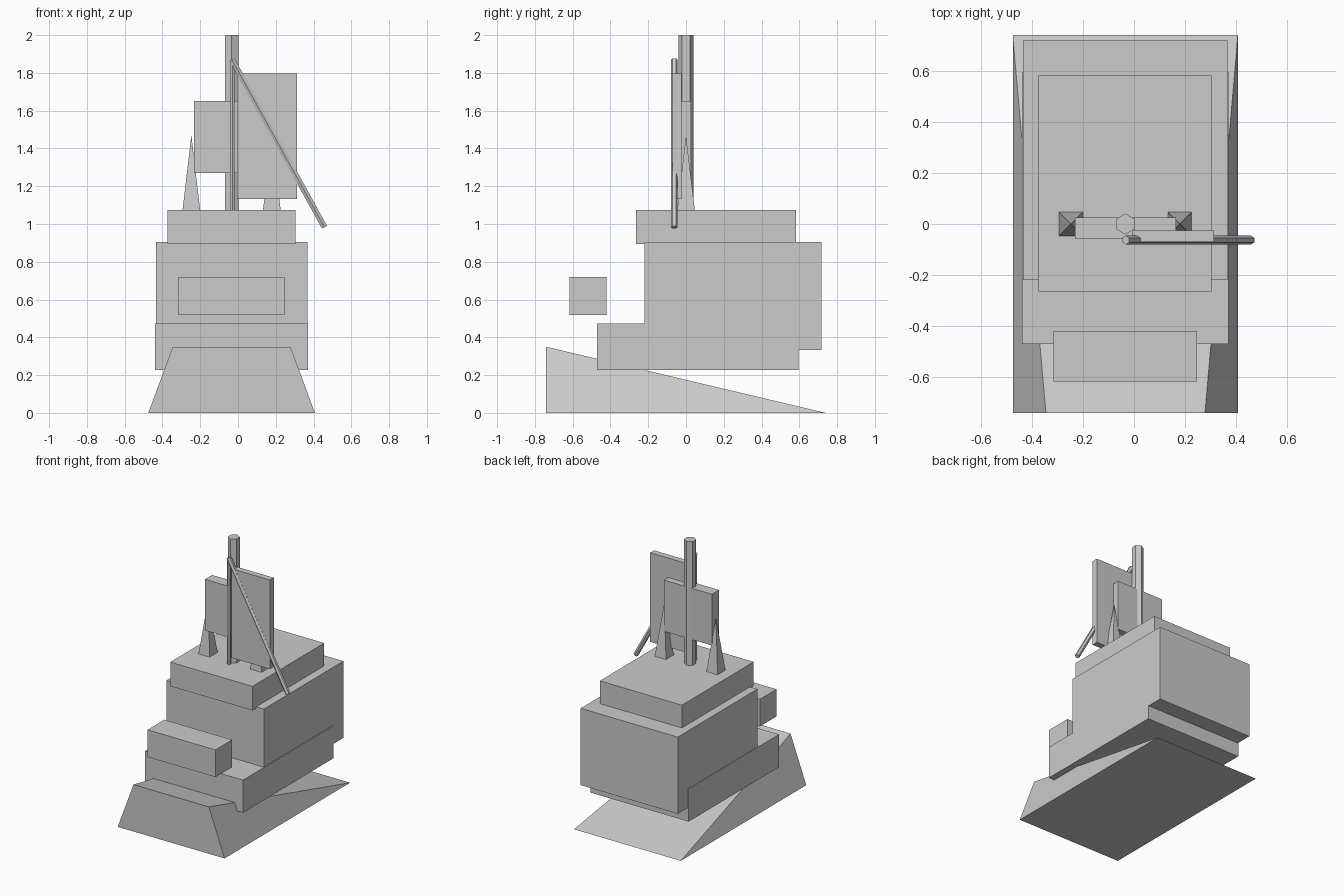
import bpy, bmesh, math
from mathutils import Vector

if "Cube" in bpy.data.objects:
    bpy.data.objects.remove(bpy.data.objects["Cube"])

grey = bpy.data.materials.new("plain_grey")
grey.diffuse_color = (0.6, 0.6, 0.6, 1)
grey.use_nodes = True
grey.node_tree.nodes["Principled BSDF"].inputs["Base Color"].default_value = grey.diffuse_color


def finish(name, bm):
    """Turn a bmesh into a flat-shaded grey object."""
    bmesh.ops.recalc_face_normals(bm, faces=bm.faces)
    mesh = bpy.data.meshes.new(name)
    bm.to_mesh(mesh)
    bm.free()
    mesh.materials.append(grey)
    obj = bpy.data.objects.new(name, mesh)
    bpy.context.collection.objects.link(obj)
    return obj


def box(name, x, y, z):
    """Box from (min, max) ranges."""
    bm = bmesh.new()
    bmesh.ops.create_cube(bm, size=1)
    for v in bm.verts:
        v.co = [r[0] if c < 0 else r[1] for c, r in zip(v.co, (x, y, z))]
    return finish(name, bm)


def rod(name, a, b, radius, sides=6):
    """Prism between two points in an xz plane, with corners at +y and -y."""
    a, b = Vector(a), Vector(b)
    u = Vector((0, 1, 0))
    w = (b - a).normalized().cross(u)
    bm = bmesh.new()
    rings = []
    for p in (a, b):
        angles = [math.tau * i / sides for i in range(sides)]
        rings.append([bm.verts.new(p + radius * (u * math.cos(t) + w * math.sin(t)))
                      for t in angles])
        bm.faces.new(rings[-1])
    for i in range(sides):
        j = (i + 1) % sides
        bm.faces.new((rings[0][i], rings[0][j], rings[1][j], rings[1][i]))
    return finish(name, bm)


def spike(name, x, half, z0, z1):
    """Square pyramid."""
    bm = bmesh.new()
    base = [bm.verts.new((x + sx * half, sy * half, z0))
            for sx, sy in ((-1, -1), (1, -1), (1, 1), (-1, 1))]
    tip = bm.verts.new((x, 0, z1))
    bm.faces.new(base)
    for i in range(4):
        bm.faces.new((base[i], base[(i + 1) % 4], tip))
    return finish(name, bm)


# Sloping base wedge with flared sides
bm = bmesh.new()
fl, fr, br, bl, tl, tr = [bm.verts.new(c) for c in (
    (-0.475, -0.74, 0), (0.407, -0.74, 0), (0.407, 0.74, 0), (-0.475, 0.74, 0),
    (-0.345, -0.74, 0.35), (0.278, -0.74, 0.35))]
for f in ((fl, fr, br, bl), (fl, fr, tr, tl), (tl, tr, br, bl), (fl, tl, bl), (fr, br, tr)):
    bm.faces.new(f)
finish("base_wedge", bm)

# Stacked body
box("lower_body", (-0.439, 0.371), (-0.47, 0.595), (0.228, 0.472))
box("main_body", (-0.435, 0.367), (-0.22, 0.718), (0.332, 0.905))
box("top_slab", (-0.374, 0.304), (-0.264, 0.582), (0.895, 1.075))
box("front_block", (-0.315, 0.246), (-0.617, -0.42), (0.517, 0.72))

# Mast and panels
rod("mast", (-0.034, 0, 1.07), (-0.034, 0, 2.0), 0.041)
box("rear_panel", (-0.232, 0.164), (-0.058, 0.026), (1.27, 1.652))
box("front_panel", (-0.005, 0.313), (-0.071, -0.025), (1.132, 1.797))

# Support spikes under the panels
for side, x in (("left", -0.247), ("right", 0.179)):
    spike("spike_" + side, x, 0.047, 1.07, 1.47)

# Thin upright and slanted brace
rod("thin_upright", (-0.03, -0.062, 1.07), (-0.03, -0.062, 1.86), 0.013)
rod("slanted_brace", (-0.032, -0.063, 1.87), (0.458, -0.063, 0.983), 0.0175)
